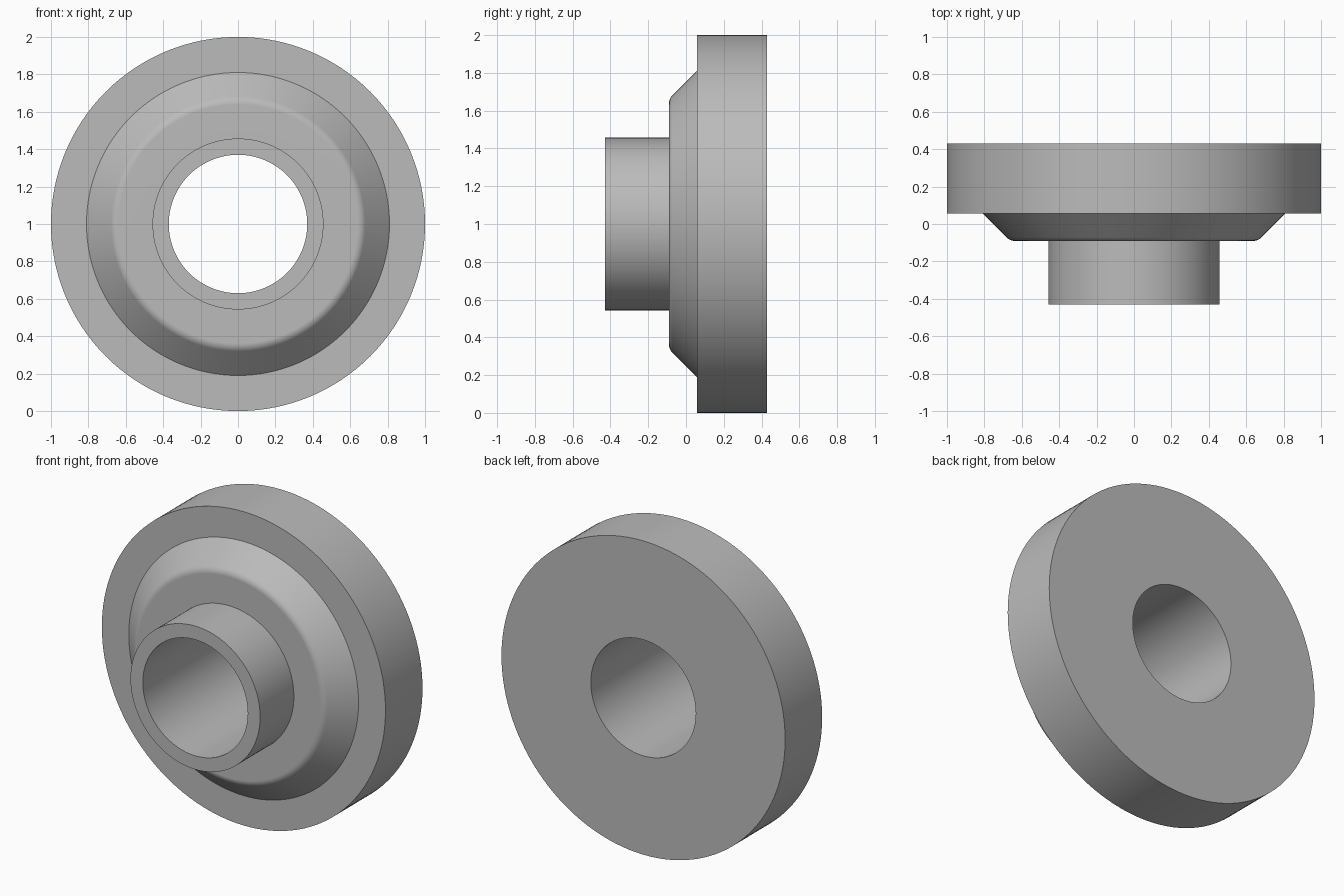
import bpy, bmesh
from math import sin, cos, tan, pi, radians
from mathutils import Matrix, Vector

cube = bpy.data.objects.get("Cube")
if cube:
    bpy.data.objects.remove(cube, do_unlink=True)

SEGMENTS = 128
FILLET = 0.058

# Plain grey finish
grey = bpy.data.materials.new("plain grey")
grey.use_nodes = True
colour = (0.5, 0.5, 0.5, 1)
grey.diffuse_color = colour
grey.node_tree.nodes["Principled BSDF"].inputs["Base Color"].default_value = colour

# Rounded corner between the front shoulder face and the 45 degree cone
front_y, corner_r = -0.09, 0.663
centre_r = corner_r - FILLET * tan(pi / 8)
fillet = [(centre_r + FILLET * sin(a), front_y + FILLET * (1 - cos(a)))
          for a in (i * pi / 4 / 6 for i in range(7))]

# Closed half section as (radius, y): hub, shoulder, cone, flange, bore
section = [(0.37, -0.43), (0.457, -0.43), (0.457, front_y), *fillet,
           (0.81, 0.057), (1, 0.057), (1, 0.43), (0.37, 0.43)]

# Revolve the section about the y axis
bm = bmesh.new()
rings = []
for s in range(SEGMENTS):
    turn = Matrix.Rotation(2 * pi * s / SEGMENTS, 4, 'Y')
    rings.append([bm.verts.new(turn @ Vector((r, y, 0))) for r, y in section])
for s, ring in enumerate(rings):
    following = rings[(s + 1) % SEGMENTS]
    for i in range(len(section)):
        j = (i + 1) % len(section)
        bm.faces.new((ring[i], ring[j], following[j], following[i]))
bmesh.ops.recalc_face_normals(bm, faces=bm.faces)
mesh = bpy.data.meshes.new("flanged_hub")
bm.to_mesh(mesh)
bm.free()

hub = bpy.data.objects.new("flanged_hub", mesh)
hub.location.z = 1
mesh.materials.append(grey)
bpy.context.collection.objects.link(hub)

# Smooth round surfaces, crisp edges, flat shoulder
bpy.ops.object.select_all(action='DESELECT')
hub.select_set(True)
bpy.context.view_layer.objects.active = hub
bpy.ops.object.shade_smooth_by_angle(angle=radians(30))
weighted = hub.modifiers.new("flat_face_normals", 'WEIGHTED_NORMAL')
weighted.keep_sharp = True
